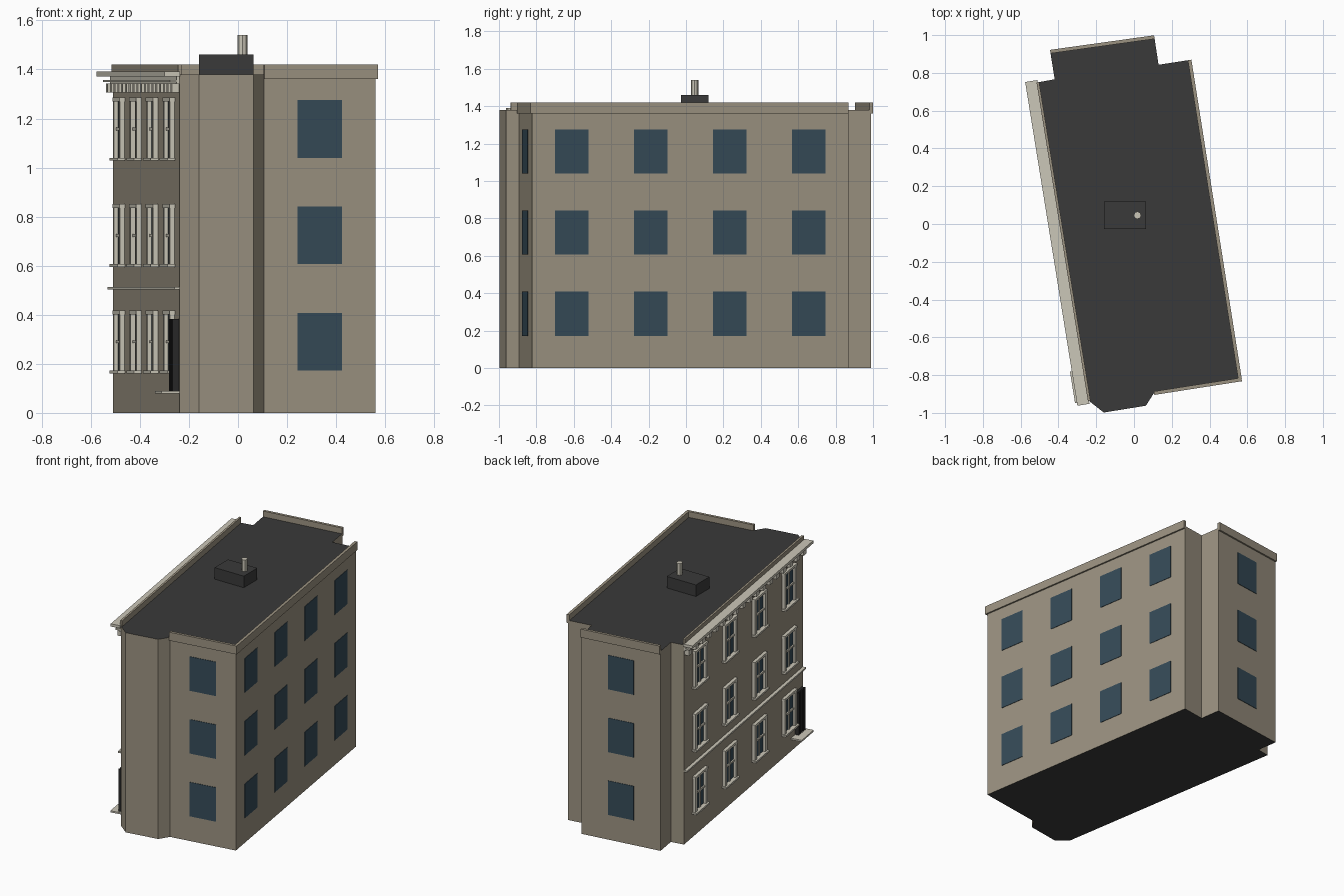
import bpy, bmesh, math
from mathutils import Vector

if "Cube" in bpy.data.objects:
    bpy.data.objects.remove(bpy.data.objects["Cube"])


def material(name, rgb):
    m = bpy.data.materials.new(name)
    m.diffuse_color = (*rgb, 1)
    m.use_nodes = True
    m.node_tree.nodes["Principled BSDF"].inputs["Base Color"].default_value = m.diffuse_color
    return m


STONE = material("tan stone", (0.33, 0.29, 0.22))
TRIM = material("pale trim", (0.60, 0.57, 0.48))
ROOF = material("dark roofing", (0.042, 0.042, 0.042))
GLASS = material("blue glass", (0.036, 0.07, 0.098))
DOOR = material("dark door", (0.022, 0.022, 0.022))

# Building outline, counter-clockwise from the front corner of the street facade
OUTLINE = [(-0.238, -0.937), (-0.16, -0.998), (0.063, -0.962), (0.106, -0.894),
           (0.56, -0.823), (0.293, 0.868), (0.13, 0.843), (0.108, 0.988),
           (-0.443, 0.911), (-0.42, 0.766), (-0.51, 0.75)]
WALL_H = 1.38
FLOORS = [0.172, 0.606, 1.04]
WIN_W, WIN_H = 0.182, 0.236


class Wall:
    """One outline edge: s runs along it, o points outwards, z is up."""

    def __init__(self, i, flip=False):
        p, q = Vector(OUTLINE[i]), Vector(OUTLINE[(i + 1) % len(OUTLINE)])
        d = (q - p).normalized()
        self.length = (q - p).length
        self.n = Vector((d.y, -d.x))
        self.p, self.d = (q, -d) if flip else (p, d)

    def at(self, s, o, z):
        v = self.p + self.d * s + self.n * o
        return (v.x, v.y, z)


def finish(name, bm, *mats):
    bmesh.ops.recalc_face_normals(bm, faces=bm.faces[:])
    me = bpy.data.meshes.new(name)
    bm.to_mesh(me)
    bm.free()
    for m in mats:
        me.materials.append(m)
    ob = bpy.data.objects.new(name, me)
    bpy.context.collection.objects.link(ob)
    return ob


def wall_boxes(name, wall, boxes, mat):
    """Boxes given as (s0, s1, o0, o1, z0, z1) on a wall, joined in one part."""
    bm = bmesh.new()
    for s0, s1, o0, o1, z0, z1 in boxes:
        lo, hi = [[bm.verts.new(wall.at(s, o, z)) for s, o in
                   ((s0, o0), (s1, o0), (s1, o1), (s0, o1))] for z in (z0, z1)]
        bm.faces.new(lo)
        bm.faces.new(hi)
        for k in range(4):
            j = (k + 1) % 4
            bm.faces.new((lo[k], lo[j], hi[j], hi[k]))
    return finish(name, bm, mat)


# Main body: extruded outline, roof and underside dark
bm = bmesh.new()
base = bm.faces.new([bm.verts.new((x, y, 0)) for x, y in OUTLINE])
ext = bmesh.ops.extrude_face_region(bm, geom=[base], use_keep_orig=True)
bmesh.ops.translate(bm, vec=(0, 0, WALL_H),
                    verts=[g for g in ext["geom"] if isinstance(g, bmesh.types.BMVert)])
bm.normal_update()
for f in bm.faces:
    f.material_index = 1 if abs(f.normal.z) > 0.5 else 0
finish("building_body", bm, STONE, ROOF)

front, side, back = Wall(3), Wall(4), Wall(7)
street = Wall(10, flip=True)      # s = 0 at the front corner


# Plain windows on the front, right side and back
def centres(wall, n):
    return [wall.length * (i + 0.5) / n for i in range(n)]


for name, wall, n in (("front", front, 1), ("side", side, 4), ("back", back, 1)):
    wall_boxes(name + "_windows", wall,
               [(c - WIN_W / 2, c + WIN_W / 2, -0.003, 0.003, z, z + WIN_H)
                for c in centres(wall, n) for z in FLOORS], GLASS)
    # Parapet above the same wall
    wall_boxes(name + "_parapet", wall,
               [(0, wall.length + (0.01 if name == "front" else 0),
                 -0.008, 0.011, 1.362, 1.42)], STONE)
wall_boxes("street_parapet", street,
           [(0, street.length, -0.008, 0.006, 1.36, 1.42)], STONE)

# Street facade windows: glass, surrounds, sashes, sills and lintels
glass, frames = [], []
for c in centres(street, 4):
    for z in FLOORS:
        t = z + WIN_H
        a, b = c - 0.075, c + 0.075
        glass.append((a, b, -0.003, 0.003, z, t))
        for e in (a, b):                                     # jambs
            frames.append((e - 0.013, e + 0.013, 0, 0.02, z, t))
        frames.append((c - 0.007, c + 0.007, 0, 0.01, z, t))  # mullion
        m = z + WIN_H / 2
        frames.append((a, b, 0, 0.012, m - 0.006, m + 0.006))  # meeting rail
        frames.append((a - 0.022, b + 0.022, 0, 0.032, z - 0.012, z))       # sill
        frames.append((a - 0.016, b + 0.016, 0, 0.022, t - 0.006, t + 0.01))  # lintel
wall_boxes("street_glass", street, glass, GLASS)
wall_boxes("street_window_frames", street, frames, TRIM)

# String course above the ground floor
L = street.length
wall_boxes("string_course", street, [(0, L, 0, 0.022, 0.502, 0.513)], TRIM)

# Cornice: top slab, lower mouldings and a row of brackets
wall_boxes("cornice", street, [(-0.015, L + 0.012, 0, 0.065, 1.372, 1.391),
                               (0, L, 0, 0.04, 1.348, 1.358),
                               (0, L, 0, 0.012, 1.340, 1.372)], TRIM)
N = 18
wall_boxes("cornice_brackets", street,
           [(s - 0.02, s + 0.02, 0, 0.03, 1.306, 1.343)
            for s in (0.03 + (L - 0.06) * i / (N - 1) for i in range(N))], TRIM)

# Entrance door with vertical ribs, and its landing
wall_boxes("door", street, [(0.015, 0.112, 0, 0.017, 0.09, 0.382)]
           + [(0.015 + 0.022 * i, 0.024 + 0.022 * i, 0, 0.026, 0.09, 0.382)
              for i in range(5)], DOOR)
wall_boxes("door_landing", street, [(0, 0.17, 0, 0.075, 0.079, 0.09)], TRIM)

# Roof hatch and vent pipe
bm = bmesh.new()
bmesh.ops.create_cube(bm, size=1)
bmesh.ops.scale(bm, vec=(0.223, 0.147, 0.085), verts=bm.verts[:])
bmesh.ops.translate(bm, vec=(-0.048, 0.046, 1.4175), verts=bm.verts[:])
finish("roof_hatch", bm, ROOF)
bm = bmesh.new()
bmesh.ops.create_cone(bm, cap_ends=True, segments=8, radius1=0.02, radius2=0.02, depth=0.09)
bmesh.ops.translate(bm, vec=(0.018, 0.046, 1.496), verts=bm.verts[:])
finish("vent_pipe", bm, TRIM)
